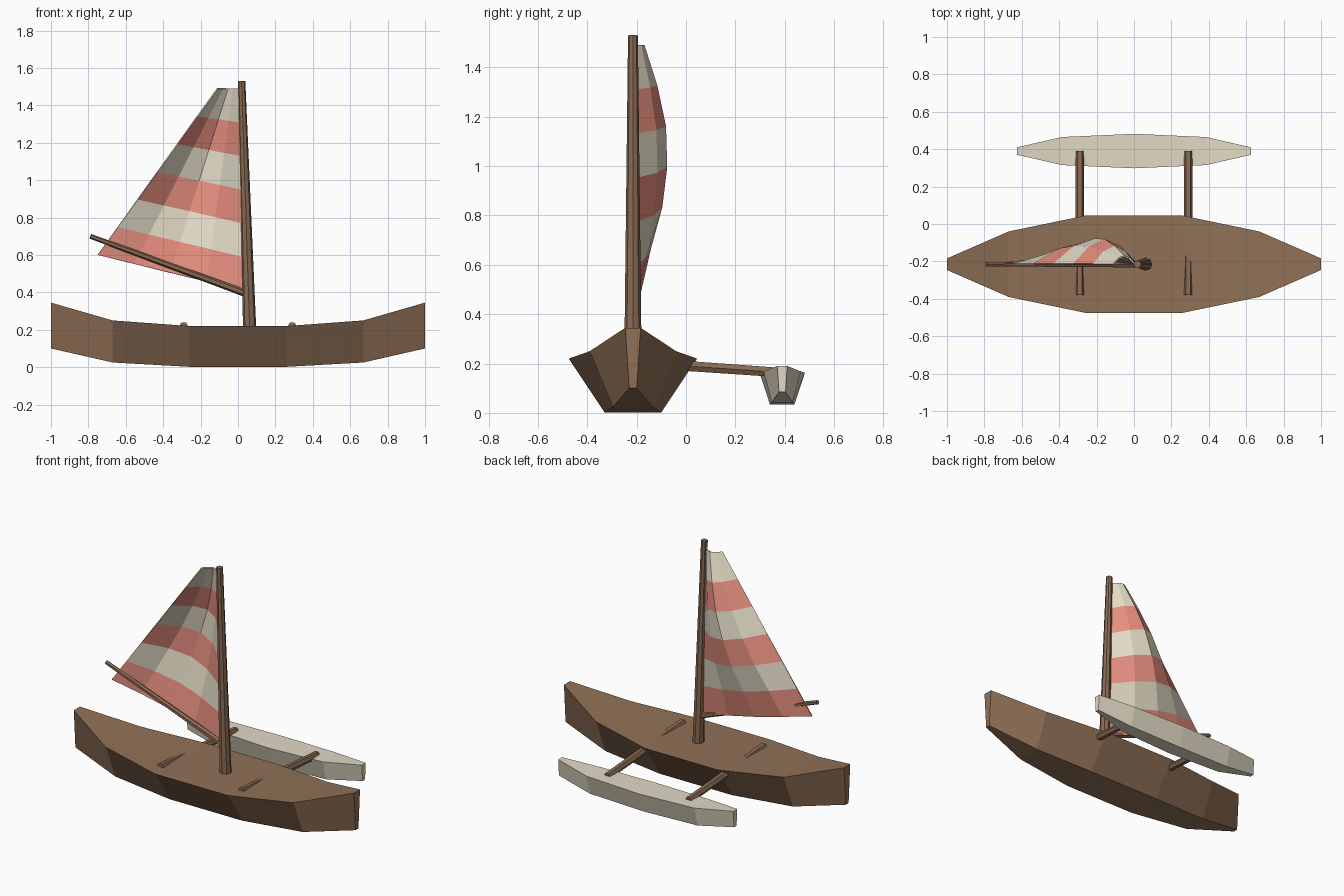
import bpy, math
from mathutils import Vector

if "Cube" in bpy.data.objects:
    bpy.data.objects.remove(bpy.data.objects["Cube"])


def material(name, rgb):
    m = bpy.data.materials.new(name)
    m.diffuse_color = (*rgb, 1)
    m.use_nodes = True
    m.node_tree.nodes["Principled BSDF"].inputs["Base Color"].default_value = m.diffuse_color
    return m


WOOD = material("wood", (0.28, 0.165, 0.095))
DARK_WOOD = material("spar_wood", (0.25, 0.145, 0.085))
CREAM = material("cream", (0.76, 0.70, 0.56))
RED = material("red", (0.78, 0.27, 0.21))


def make(name, verts, faces, *mats):
    me = bpy.data.meshes.new(name)
    me.from_pydata(verts, [], faces)
    for m in mats:
        me.materials.append(m)
    ob = bpy.data.objects.new(name, me)
    bpy.context.collection.objects.link(ob)
    return ob


def loft(name, rings, mat):
    """Skin equal-sized closed rings and cap both ends."""
    n = len(rings[0])
    verts = [p for r in rings for p in r]
    faces = [(i * n + j, i * n + (j + 1) % n, (i + 1) * n + (j + 1) % n, (i + 1) * n + j)
             for i in range(len(rings) - 1) for j in range(n)]
    last = (len(rings) - 1) * n
    faces += [tuple(reversed(range(n))), tuple(range(last, last + n))]
    return make(name, verts, faces, mat)


def boat(name, y, half, mat):
    """half: (x, top half width, top z, bottom half width, bottom z), mirrored in x."""
    stations = [(-s[0], *s[1:]) for s in reversed(half) if s[0] > 0] + list(half)
    loft(name, [[(x, y - w, t), (x, y - b, z), (x, y + b, z), (x, y + w, t)][::-1]
                for x, w, t, b, z in stations], mat)


def spar(name, a, b, r1, r2, sides, mat, phase=0.0):
    a, b = Vector(a), Vector(b)
    d = (b - a).normalized()
    side = d.cross(Vector((0, 1, 0)) if abs(d.y) < 0.5 else Vector((0, 0, 1))).normalized()
    up = side.cross(d)
    angles = [2 * math.pi * i / sides + phase for i in range(sides)]
    loft(name, [[c + r * (math.cos(t) * side + math.sin(t) * up) for t in angles]
                for c, r in ((a, r1), (b, r2))], mat)


Y = -0.215

# Hull and outrigger float
boat("hull", Y, [(0.26, 0.26, 0.22, 0.115, 0.002), (0.67, 0.175, 0.25, 0.08, 0.025),
                 (1.0, 0.031, 0.345, 0.015, 0.10)], WOOD)
boat("outrigger_float", 0.39, [(0, 0.092, 0.163, 0.05, 0.035), (0.385, 0.075, 0.168, 0.042, 0.043),
                               (0.625, 0.02, 0.19, 0.013, 0.085)], CREAM)

# Cross beams
for label, x in (("left", -0.29), ("right", 0.29)):
    spar(label + "_cross_beam", (x, -0.38, 0.217), (x, 0.39, 0.163), 0.025, 0.022, 6, DARK_WOOD)

# Mast and boom
spar("mast", (0.064, Y, 0.15), (0.019, Y, 1.53), 0.036, 0.02, 8, DARK_WOOD)
spar("boom", (0.04, Y, 0.395), (-0.79, Y, 0.70), 0.02, 0.013, 6, DARK_WOOD)

# Bellied sail with stripes
COLS, ROWS = 4, 6
belly = [0.03, 0.07, 0.115, 0.135, 0.13, 0.095, 0.043]
tack, clew = Vector((0.025, Y, 0.41)), Vector((-0.75, Y, 0.60))
head, peak = Vector((0.005, Y, 1.49)), Vector((-0.11, Y, 1.49))
verts = []
for i in range(ROWS + 1):
    luff, leech = tack.lerp(head, i / ROWS), clew.lerp(peak, i / ROWS)
    for j in range(COLS + 1):
        p = luff.lerp(leech, j / COLS)
        p.y += belly[i] * math.sin(math.pi * j / COLS)
        verts.append(p)
k = COLS + 1
faces = [(i * k + j, i * k + j + 1, (i + 1) * k + j + 1, (i + 1) * k + j)
         for i in range(ROWS) for j in range(COLS)]
sail = make("sail", verts, faces, RED, CREAM)
for f in sail.data.polygons:
    f.material_index = (f.index // COLS) % 2
solid = sail.modifiers.new("thickness", 'SOLIDIFY')
solid.thickness = 0.008
solid.offset = 0
